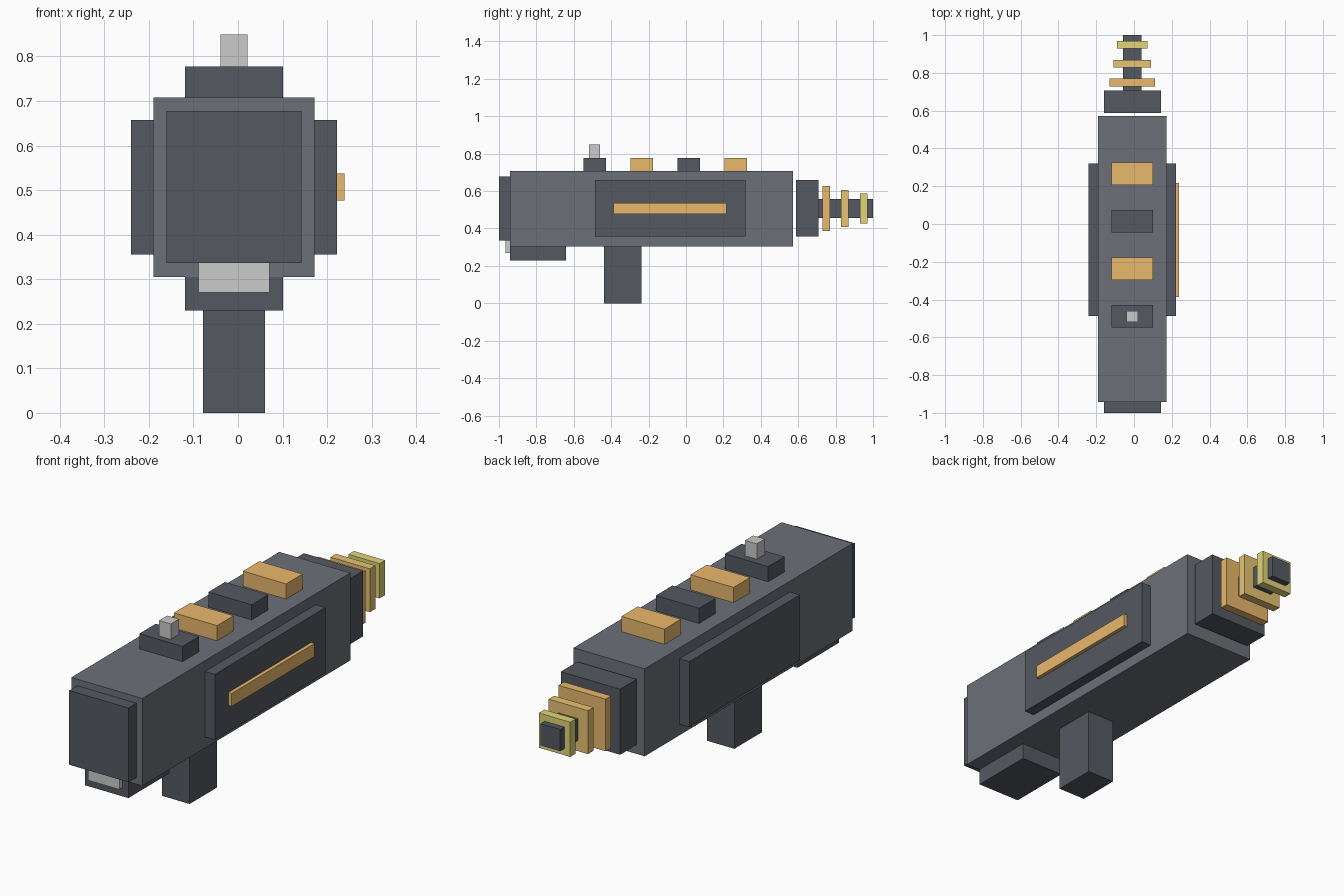
import bpy

if "Cube" in bpy.data.objects:
    bpy.data.objects.remove(bpy.data.objects["Cube"])

CX = -0.009   # centre line of the blaster
CZ = 0.507    # bore height


def material(name, rgb):
    m = bpy.data.materials.new(name)
    m.diffuse_color = (*rgb, 1)
    m.use_nodes = True
    m.node_tree.nodes["Principled BSDF"].inputs["Base Color"].default_value = m.diffuse_color
    return m


STEEL = material("steel", (0.15, 0.165, 0.19))
DARK = material("dark_metal", (0.09, 0.10, 0.12))
ORANGE = material("orange", (0.82, 0.48, 0.15))
GOLD = material("gold", (0.80, 0.55, 0.17))
YELLOW = material("yellow", (0.76, 0.67, 0.19))


def box(name, x, y, z, mat=None):
    """Box from (min, max) ranges on each axis."""
    bpy.ops.mesh.primitive_cube_add(size=1, location=[(a + b) / 2 for a, b in (x, y, z)])
    ob = bpy.context.object
    ob.name = name
    ob.scale = [b - a for a, b in (x, y, z)]
    bpy.ops.object.transform_apply(location=False, rotation=False, scale=True)
    if mat:
        ob.data.materials.append(mat)
    return ob


def mid(half, centre=CX):
    return (centre - half, centre + half)


# Main body, end cap, underside
box("body", mid(0.181), (-0.942, 0.572), (0.305, 0.708), STEEL)
box("end_cap", mid(0.151), (-1.0, -0.942), (0.336, 0.678), DARK)
box("end_light", mid(0.08), (-0.965, -0.942), (0.27, 0.336))
box("under_block", mid(0.11), (-0.942, -0.642), (0.23, 0.305), DARK)
box("grip", mid(0.07), (-0.439, -0.239), (0.0, 0.305), DARK)

# Side plates, with a strip on the right one only
for side, x in (("left", (-0.24, -0.19)), ("right", (0.172, 0.222))):
    box(side + "_side_plate", x, (-0.486, 0.319), (0.356, 0.658), DARK)
box("side_strip", (0.222, 0.239), (-0.387, 0.217), (0.477, 0.537), ORANGE)

# Row of blocks along the top, and the sight
for i in range(4):
    yc = -0.488 + 0.2515 * i
    box(f"top_block_{i + 1}", mid(0.11), mid(0.06, yc), (0.708, 0.778), ORANGE if i % 2 else DARK)
box("sight", mid(0.03), (-0.519, -0.46), (0.778, 0.849))

# Muzzle block, barrel and shrinking rings
box("muzzle_block", mid(0.151), (0.588, 0.708), mid(0.151, CZ), DARK)
box("barrel", mid(0.05), (0.708, 1.0), mid(0.05, CZ), DARK)
for i, (half, mat) in enumerate(((0.12, ORANGE), (0.10, GOLD), (0.08, YELLOW))):
    box(f"barrel_ring_{i + 1}", mid(half), mid(0.02, 0.749 + 0.1005 * i), mid(half, CZ), mat)
